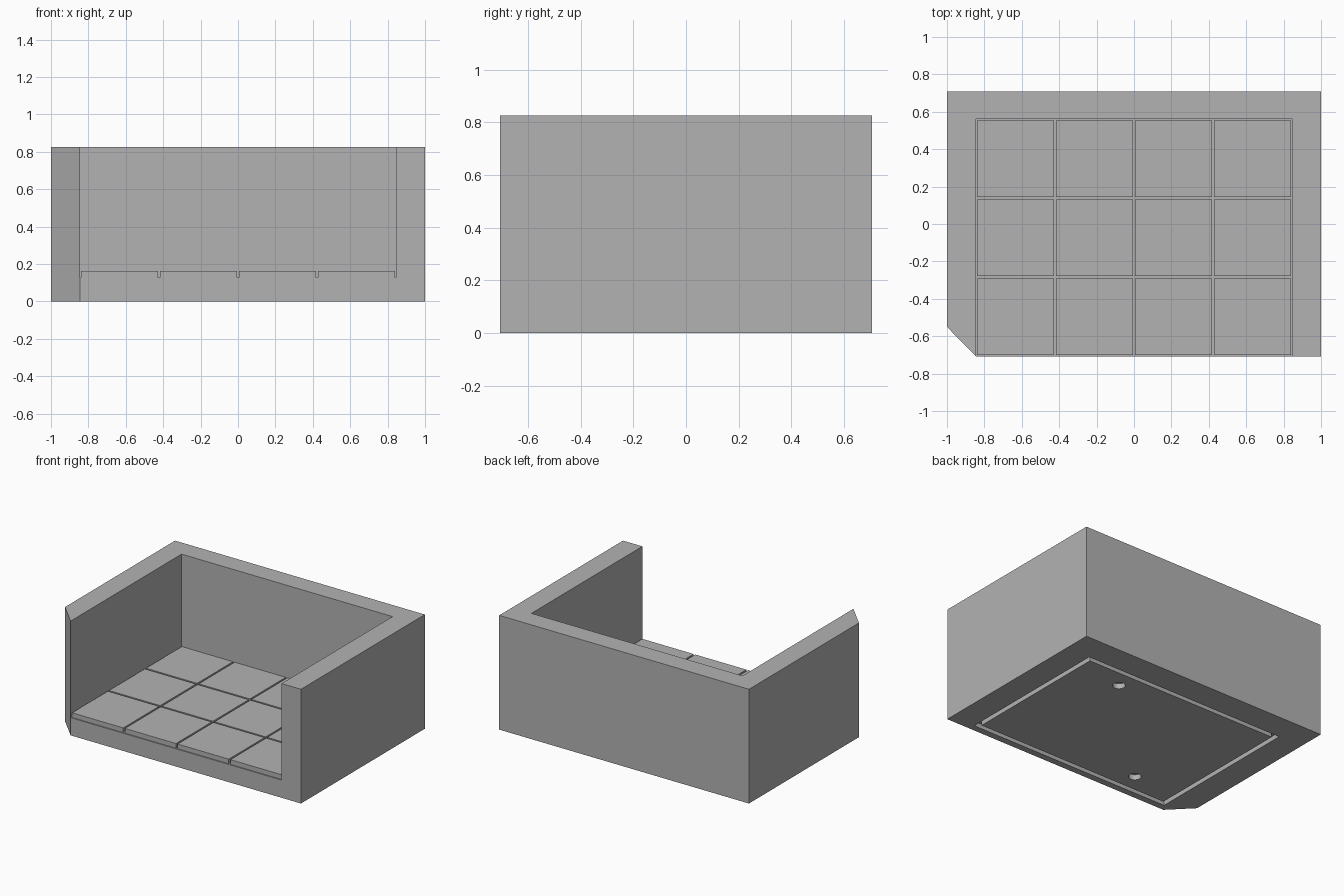
import bpy
import bmesh

if "Cube" in bpy.data.objects:
    bpy.data.objects.remove(bpy.data.objects["Cube"], do_unlink=True)

grey = bpy.data.materials.new("stone_grey")
grey.use_nodes = True
colour = (0.45, 0.45, 0.45, 1)
grey.diffuse_color = colour
grey.node_tree.nodes["Principled BSDF"].inputs["Base Color"].default_value = colour

# Main sizes
DEPTH, HEIGHT = 0.708, 0.827      # half depth, full height
INNER_X, INNER_Y = 0.845, 0.561   # inside faces of the walls
FLOOR, TILE_TOP = 0.128, 0.162
PITCH = INNER_X / 2
GAP = 0.0065                      # half the joint between tiles


def prism(name, outline, z0, z1):
    """Extrude a flat outline from z0 up to z1."""
    bm = bmesh.new()
    base = bm.faces.new([bm.verts.new((x, y, z0)) for x, y in outline])
    top = bmesh.ops.extrude_face_region(bm, geom=[base])["geom"]
    verts = [v for v in top if isinstance(v, bmesh.types.BMVert)]
    bmesh.ops.translate(bm, verts=verts, vec=(0, 0, z1 - z0))
    bmesh.ops.recalc_face_normals(bm, faces=bm.faces)
    mesh = bpy.data.meshes.new(name)
    bm.to_mesh(mesh)
    bm.free()
    mesh.materials.append(grey)
    obj = bpy.data.objects.new(name, mesh)
    bpy.context.collection.objects.link(obj)
    return obj


def box(name, x0, x1, y0, y1, z0, z1):
    return prism(name, [(x0, y0), (x1, y0), (x1, y1), (x0, y1)], z0, z1)


def cut(target, cutter):
    """Subtract the cutter from the target, then discard it."""
    cutter.hide_render = True
    mod = target.modifiers.new("cut", "BOOLEAN")
    mod.operation = "DIFFERENCE"
    mod.solver = "EXACT"
    mod.object = cutter
    bpy.context.view_layer.objects.active = target
    bpy.ops.object.modifier_apply(modifier=mod.name)
    bpy.data.objects.remove(cutter, do_unlink=True)


# Solid block with one chamfered front corner, hollowed and open at the front
body = prism("walls_and_floor",
             [(-INNER_X, -DEPTH), (1, -DEPTH), (1, DEPTH), (-1, DEPTH), (-1, -0.55)],
             0, HEIGHT)
cut(body, box("cavity_cutter", -INNER_X, INNER_X, -1, INNER_Y, FLOOR, 1))

# Rectangular groove under the base
groove = box("groove_cutter", -0.81, 0.81, -0.66, 0.51, -0.1, 0.034)
w = 0.034
cut(groove, box("groove_core", -0.81 + w, 0.81 - w, -0.66 + w, 0.51 - w, -0.2, 0.2))
cut(body, groove)

# Two round sockets under the base, on opposite corners of the tile grid
for x, y in ((PITCH, INNER_Y - PITCH / 2), (-PITCH, INNER_Y - PITCH * 2.5)):
    bpy.ops.mesh.primitive_cylinder_add(vertices=32, radius=0.042, depth=0.1,
                                        location=(x, y, -0.012))
    cut(body, bpy.context.object)

# Raised floor tiles separated by narrow joints
for col in range(4):
    for row in range(3):
        x = -INNER_X + col * PITCH
        y = INNER_Y - (row + 1) * PITCH
        box(f"floor_tile_{row + 1}_{col + 1}", x + GAP, x + PITCH - GAP,
            y + GAP, y + PITCH - GAP, FLOOR - 0.004, TILE_TOP)
